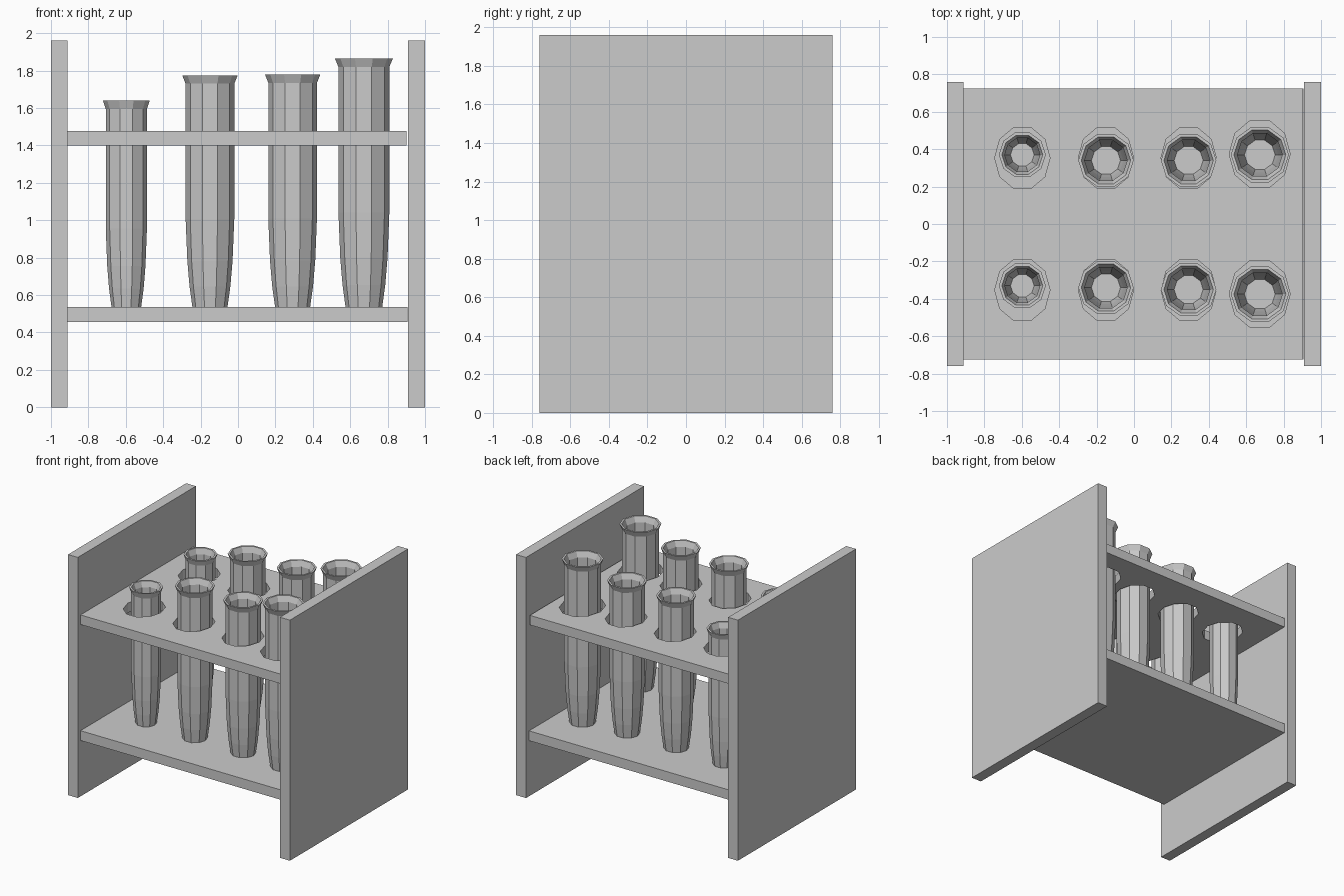
import bpy, bmesh
from math import cos, sin, tau

if "Cube" in bpy.data.objects:
    bpy.data.objects.remove(bpy.data.objects["Cube"])

grey = bpy.data.materials.new("light_grey")
grey.use_nodes = True
colour = (0.6, 0.6, 0.6, 1)
grey.diffuse_color = colour
grey.node_tree.nodes["Principled BSDF"].inputs["Base Color"].default_value = colour

SIDES = 10


def finish(name, bm):
    bmesh.ops.recalc_face_normals(bm, faces=bm.faces)
    mesh = bpy.data.meshes.new(name)
    bm.to_mesh(mesh)
    bm.free()
    mesh.materials.append(grey)
    obj = bpy.data.objects.new(name, mesh)
    bpy.context.scene.collection.objects.link(obj)
    return obj


def box(name, low, high):
    bm = bmesh.new()
    bmesh.ops.create_cube(bm, size=1)
    for v in bm.verts:
        for i in range(3):
            v.co[i] = high[i] if v.co[i] > 0 else low[i]
    return finish(name, bm)


def add_lathe(bm, x, y, profile, stretch=1.0):
    """Stack rings of (radius, z) and cap the first and last."""
    rings = []
    for r, z in profile:
        rings.append([bm.verts.new((x + r * cos(tau * i / SIDES),
                                    y + r * stretch * sin(tau * i / SIDES), z))
                      for i in range(SIDES)])
    for a, b in zip(rings, rings[1:]):
        for i in range(SIDES):
            j = (i + 1) % SIDES
            bm.faces.new((a[i], a[j], b[j], b[i]))
    bm.faces.new(rings[0][::-1])
    bm.faces.new(rings[-1])


# Side panels and lower shelf
FLOOR = 0.535
box("right_panel", (-1, -0.76, 0), (-0.912, 0.76, 1.96))
box("left_panel", (0.91, -0.76, 0), (1, 0.76, 1.96))
box("lower_shelf", (-0.912, -0.725, 0.455), (0.907, 0.725, FLOOR))

# Upper shelf with one oval hole per tube
upper = box("upper_shelf", (-0.912, -0.725, 1.4), (0.9, 0.725, 1.478))
holes = bmesh.new()
for x, r in ((-0.597, 0.148), (-0.15, 0.148), (0.292, 0.148), (0.672, 0.163)):
    for side in (-1, 1):
        y = side * (0.353 if x < 0.5 else 0.374)
        add_lathe(holes, x, y, [(r, 1.3), (r, 1.6)], 1.16)
cutter = finish("hole_cutter", holes)
cutter.hide_render = True
cut = upper.modifiers.new("holes", "BOOLEAN")
cut.operation = "DIFFERENCE"
cut.solver = "EXACT"
cut.object = cutter
bpy.context.view_layer.objects.active = upper
bpy.ops.object.modifier_apply(modifier=cut.name)
bpy.data.objects.remove(cutter)


# Test tubes: tapered foot, straight body, flared lip, hollow inside
def tube(name, x, y, r, top):
    wall = 0.016
    span = top - FLOOR
    outer = [(0.72 * r, FLOOR), (0.84 * r, FLOOR + 0.09 * span),
             (0.93 * r, FLOOR + 0.2 * span), (r, FLOOR + 0.38 * span),
             (r, top - 0.045), (1.14 * r, top)]
    inner = [(rad - wall, z) for rad, z in reversed(outer)]
    inner[-1] = (inner[-1][0], FLOOR + 0.012)
    bm = bmesh.new()
    add_lathe(bm, x, y, outer + inner)
    finish(name, bm)


columns = [  # x, front y, back y, radius, top
    (-0.597, -0.33, 0.37, 0.11, 1.64),
    (-0.15, -0.34, 0.34, 0.13, 1.775),
    (0.292, -0.35, 0.34, 0.13, 1.78),
    (0.673, -0.375, 0.37, 0.136, 1.865),
]
for n, (x, front, back, r, top) in enumerate(columns, 1):
    tube(f"front_tube_{n}", x, front, r, top)
    tube(f"back_tube_{n}", x, back, r, top)
